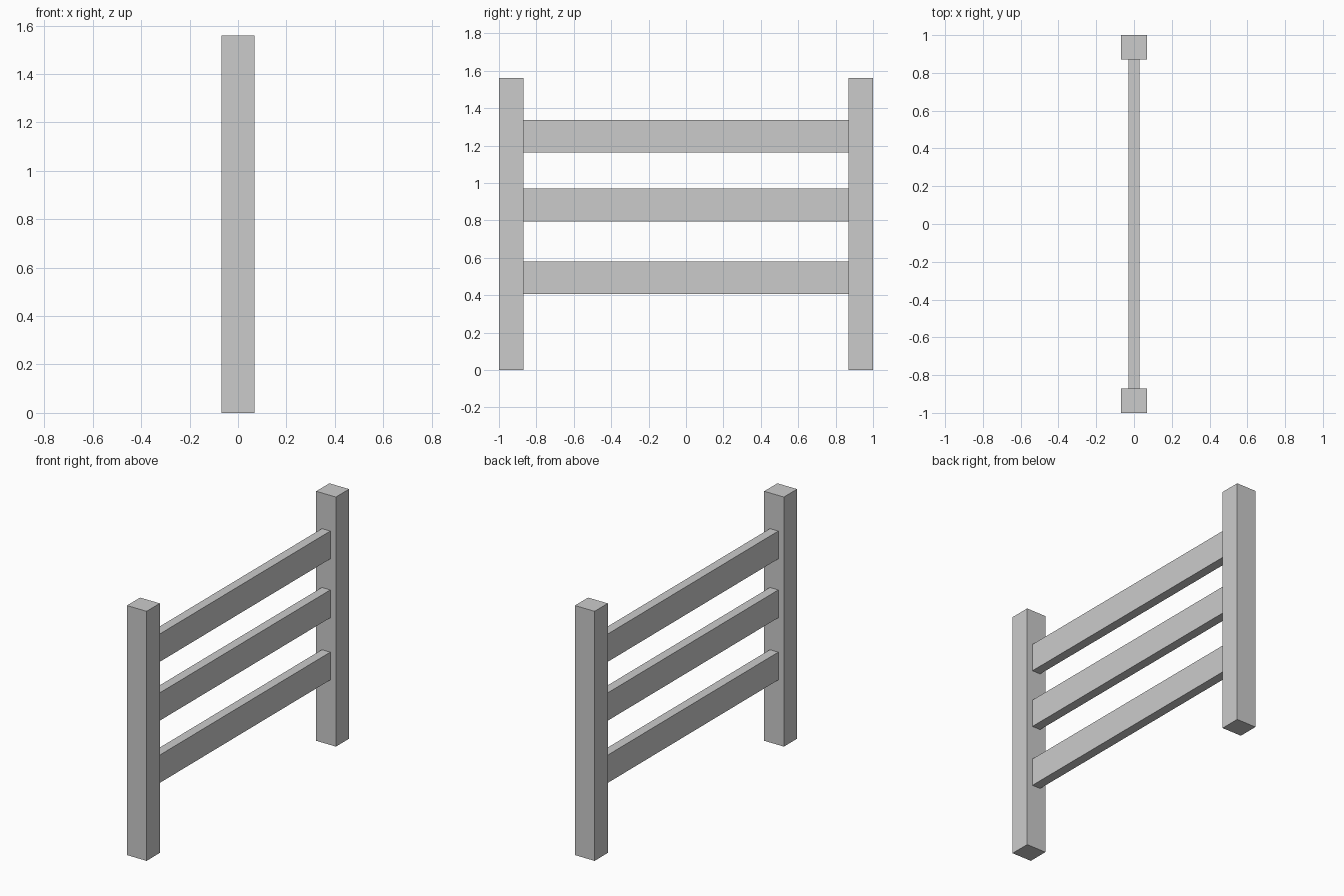
import bpy

if "Cube" in bpy.data.objects:
    bpy.data.objects.remove(bpy.data.objects["Cube"])

POST_W, POST_D, POST_H = 0.136, 0.13, 1.56
RAIL_T, RAIL_H = 0.058, 0.174


def box(name, size, center):
    bpy.ops.mesh.primitive_cube_add(size=1, location=center)
    ob = bpy.context.object
    ob.name = name
    ob.scale = size
    bpy.ops.object.transform_apply(location=False, rotation=False, scale=True)
    return ob


# Upright posts at both ends
for side, label in ((-1, "front"), (1, "back")):
    box(f"{label}_post", (POST_W, POST_D, POST_H),
        (0, side * (1 - POST_D / 2), POST_H / 2))

# Horizontal rails spanning between the posts
for label, z in (("lower", 0.493), ("middle", 0.882), ("upper", 1.25)):
    box(f"{label}_rail", (RAIL_T, 2 - 2 * POST_D, RAIL_H), (0, 0, z))
